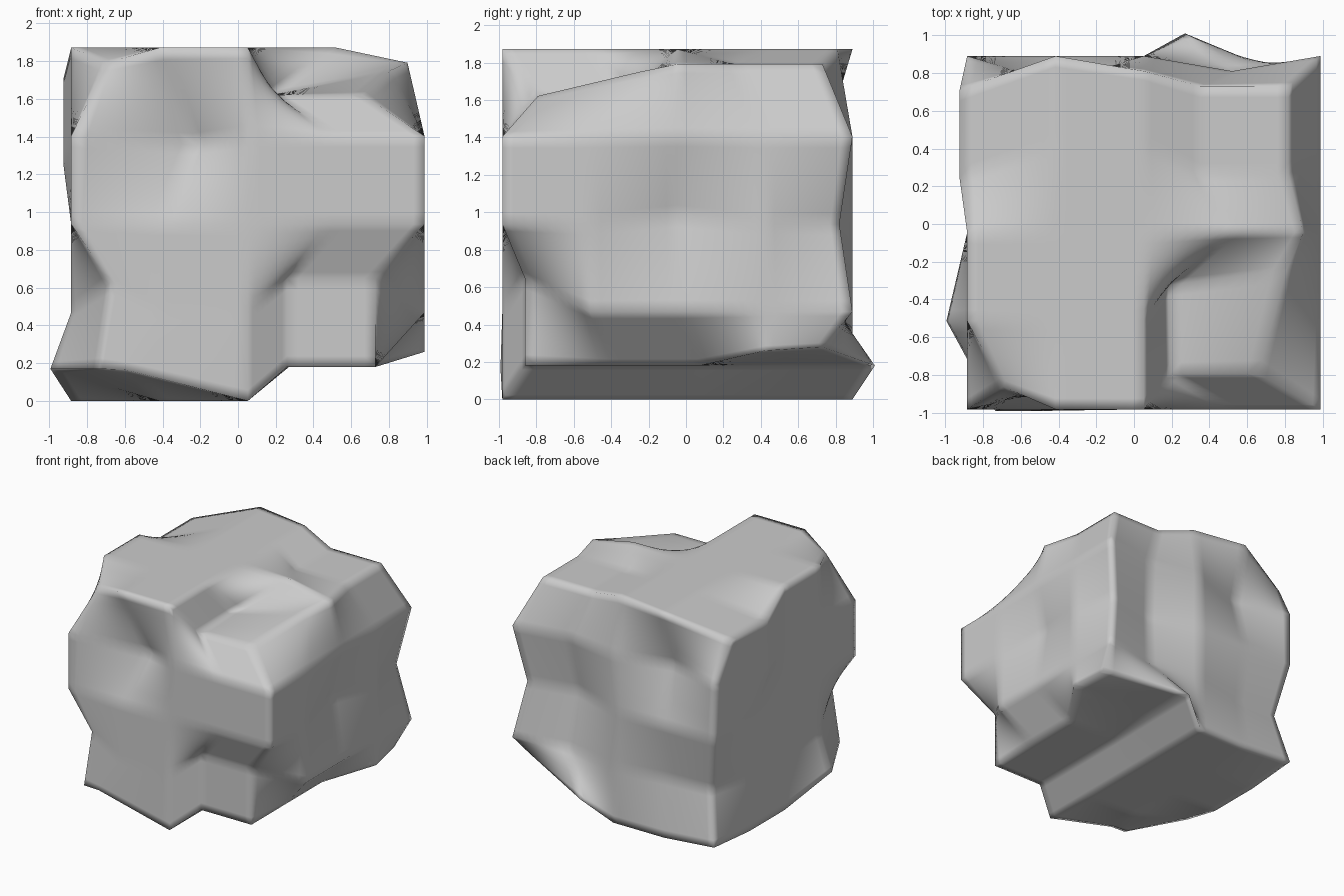
import bpy, bmesh
from mathutils import Vector

if "Cube" in bpy.data.objects:
    bpy.data.objects.remove(bpy.data.objects["Cube"])

# Block: cube with 4 x 4 x 4 surface divisions
STEP = 0.468
ORIGIN = Vector((-0.884, -0.982, 0.0))
bm = bmesh.new()
bmesh.ops.create_cube(bm, size=4)
bmesh.ops.subdivide_edges(bm, edges=bm.edges[:], cuts=3, use_grid_fill=True)
grid = {tuple(round(c) + 2 for c in v.co): v for v in bm.verts}
for key, v in grid.items():
    v.co = ORIGIN + Vector(key) * STEP


def shift(xs, ys, zs, offset):
    """Push a patch of grid points by one offset."""
    for key, v in grid.items():
        if all(str(k) in s for k, s in zip(key, (xs, ys, zs))):
            v.co += Vector(offset)


# Pocket at the top front right corner, and the worn right edge beside it
shift("34", "0", "4", (-0.33, 0.19, -0.25))
shift("3", "1", "4", (-0.34, 0.19, -0.25))
shift("4", "1", "4", (-0.18, 0.27, -0.12))
shift("4", "2", "4", (-0.09, 0.0, -0.08))

# Sunken top back corners
shift("34", "34", "4", (-0.17, -0.16, -0.08))
shift("2", "4", "4", (0, -0.08, 0))
shift("0", "34", "4", (-0.04, -0.18, -0.16))
shift("0", "3", "3", (-0.04, -0.18, -0.16))

# Chipped top front left corner
shift("0", "0", "4", (0.19, 0.12, -0.08))

# Step cut along the lower right side
shift("34", "0", "01", (-0.26, 0.12, 0.18))
shift("34", "12", "0", (-0.26, 0.12, 0.18))
shift("3", "34", "0", (-0.25, 0.12, 0.18))
shift("4", "3", "0", (0.0, 0.0, 0.26))
shift("4", "4", "0", (-0.05, -0.16, 0.28))

# Lower left corner
shift("0", "0", "0", (0.15, -0.01, 0.17))
shift("0", "0", "1", (0.21, 0.01, 0.16))
shift("1", "0", "0", (-0.18, -0.01, 0.165))
shift("0", "1", "0", (-0.11, 0.0, 0.17))

# Dents in the front, right and back faces
shift("1", "0", "3", (0.2, 0.15, -0.05))
shift("4", "2", "2", (-0.09, 0, 0.05))
shift("4", "4", "2", (-0.09, -0.07, 0))
shift("3", "4", "2", (-0.05, -0.16, 0))
shift("3", "4", "1", (0, -0.08, 0))
shift("3", "4", "3", (0, -0.08, 0))
shift("1", "4", "3", (0, -0.14, 0))
shift("0", "4", "1", (0.09, -0.09, 0))
shift("0", "4", "0", (0, 0, 0.04))
shift("1", "4", "1", (0, -0.07, 0))

mesh = bpy.data.meshes.new("boulder")
bm.to_mesh(mesh)
bm.free()
rock = bpy.data.objects.new("boulder", mesh)
bpy.context.collection.objects.link(rock)
for poly in mesh.polygons:
    poly.use_smooth = True

# Twisted faces keep their curve, with narrow soft edges
curve = rock.modifiers.new("curved_faces", "SUBSURF")
curve.subdivision_type = "SIMPLE"
curve.levels = curve.render_levels = 3
